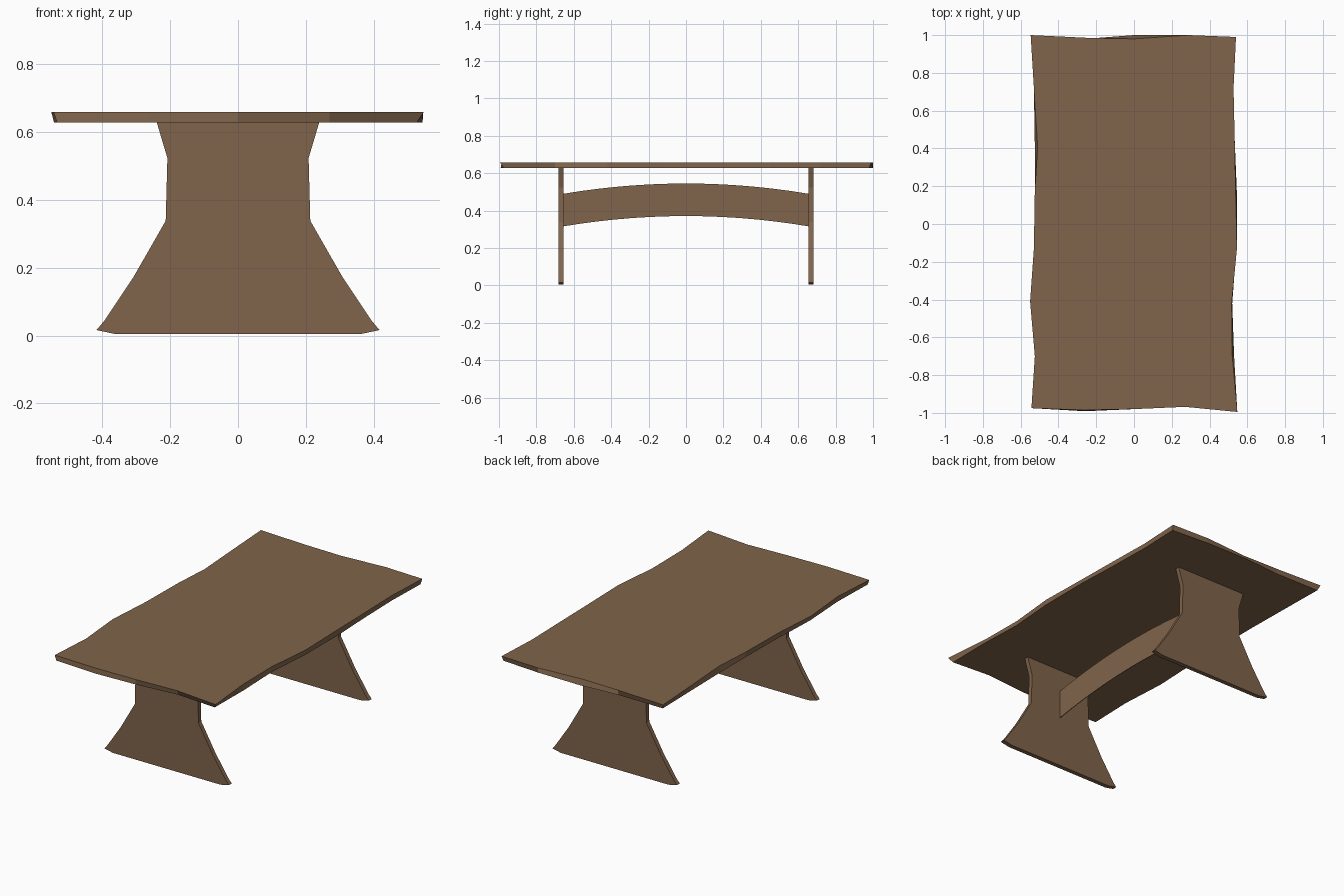
import bpy, bmesh

if "Cube" in bpy.data.objects:
    bpy.data.objects.remove(bpy.data.objects["Cube"])

wood = bpy.data.materials.new("brown wood")
wood.diffuse_color = (0.215, 0.128, 0.070, 1)
wood.use_nodes = True
wood.node_tree.nodes["Principled BSDF"].inputs["Base Color"].default_value = wood.diffuse_color


def loft(name, a, b):
    """Solid joining two matching outlines of 3D points."""
    bm = bmesh.new()
    va = [bm.verts.new(p) for p in a]
    vb = [bm.verts.new(p) for p in b]
    bm.faces.new(va)
    bm.faces.new(vb[::-1])
    n = len(a)
    for i in range(n):
        j = (i + 1) % n
        bm.faces.new((va[j], va[i], vb[i], vb[j]))
    bmesh.ops.recalc_face_normals(bm, faces=bm.faces[:])
    me = bpy.data.meshes.new(name)
    bm.to_mesh(me)
    bm.free()
    me.materials.append(wood)
    ob = bpy.data.objects.new(name, me)
    bpy.context.collection.objects.link(ob)
    return ob


# Tabletop with wavy live edge: x, y of the upper rim, then offset of the lower rim
rim = [
    (-0.547, 1.00, 0.012, -0.015), (-0.235, 0.985, 0, -0.003),
    (0.0, 0.98, 0, 0.02), (0.29, 1.00, 0, -0.003), (0.54, 0.99, -0.005, -0.01),
    (0.527, 0.72, 0, 0), (0.533, 0.45, 0, 0), (0.538, 0.18, 0.006, 0),
    (0.545, -0.13, -0.003, 0), (0.517, -0.42, 0.003, 0), (0.52, -0.70, 0.01, 0),
    (0.547, -0.995, -0.02, 0.02), (0.27, -0.968, 0, 0.012),
    (0.0, -0.98, 0, 0), (-0.26, -0.985, 0, -0.006), (-0.543, -0.975, 0.01, 0),
    (-0.525, -0.70, 0, 0), (-0.55, -0.41, 0.008, 0), (-0.53, -0.13, 0, 0),
    (-0.525, 0.18, 0, 0), (-0.51, 0.41, -0.015, 0), (-0.53, 0.72, 0, 0),
]
loft("tabletop", [(x, y, 0.658) for x, y, dx, dy in rim],
     [(x + dx, y + dy, 0.628) for x, y, dx, dy in rim])

# Flared slab legs
side = [(0.24, 0.63), (0.208, 0.523), (0.213, 0.338), (0.308, 0.172),
        (0.395, 0.042), (0.417, 0.016), (0.36, 0.004)]
profile = side + [(-x, z) for x, z in reversed(side)]
for name, s in (("front_leg", -1), ("back_leg", 1)):
    loft(name, [(x, s * 0.655, z) for x, z in profile],
         [(x, s * 0.682, z) for x, z in profile])

# Thin arched stretcher between the legs
N = 14
ys = [-0.656 + 1.312 * i / N for i in range(N + 1)]
arch = [(y, 0.545 - 0.055 * (y / 0.656) ** 2) for y in ys]
outline = arch + [(y, z - 0.174) for y, z in reversed(arch)]
loft("stretcher", [(-0.002, y, z) for y, z in outline],
     [(0.002, y, z) for y, z in outline])
